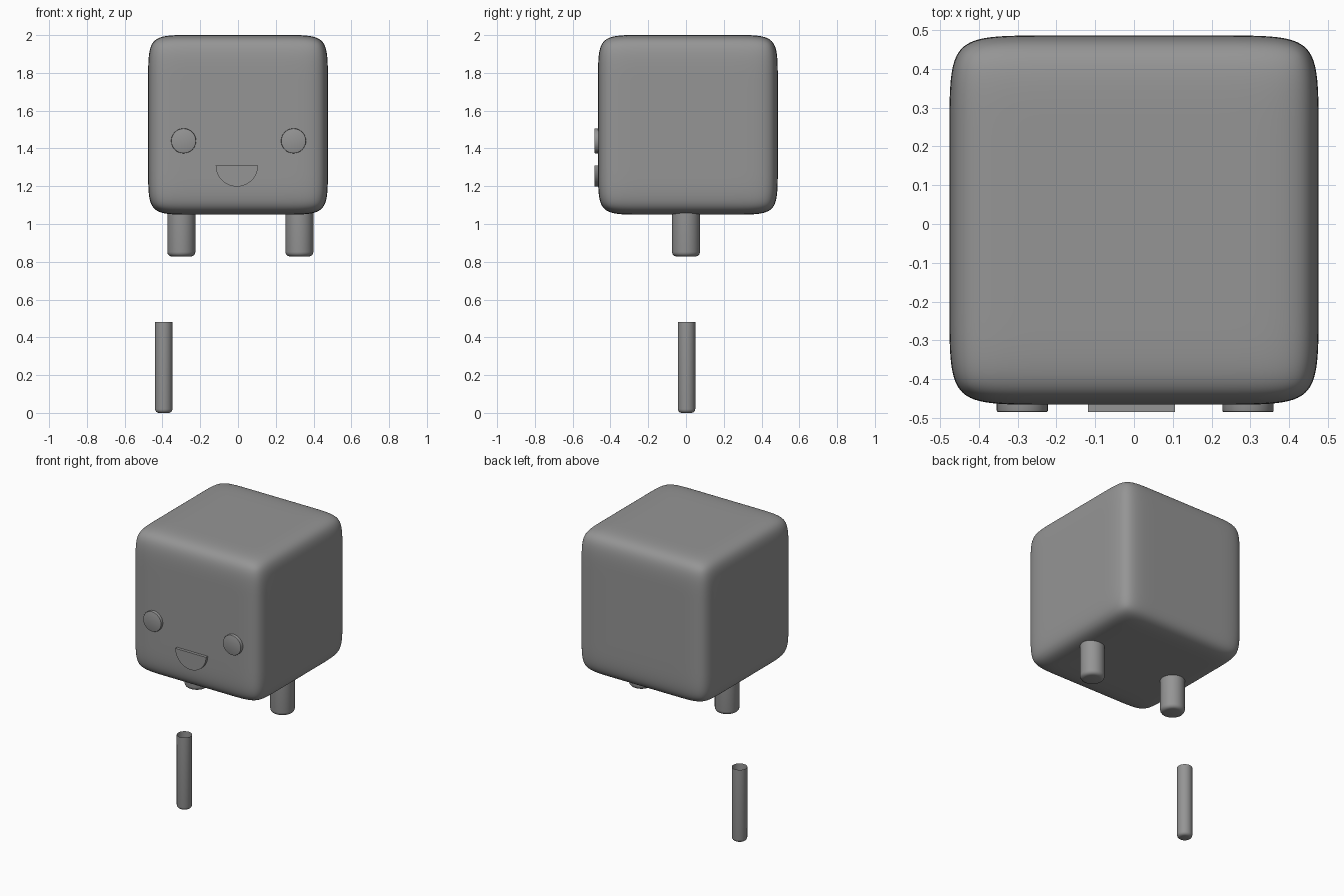
import bpy, bmesh, math
from mathutils import Matrix, Vector

cube = bpy.data.objects.get("Cube")
if cube:
    bpy.data.objects.remove(cube)

grey = bpy.data.materials.new("plain grey")
grey.use_nodes = True
colour = (0.3, 0.3, 0.3, 1)
grey.diffuse_color = colour
grey.node_tree.nodes["Principled BSDF"].inputs["Base Color"].default_value = colour


def finish(name, bm, location, angle=40):
    """Turn a bmesh into a smooth-shaded grey object."""
    bmesh.ops.recalc_face_normals(bm, faces=bm.faces)
    mesh = bpy.data.meshes.new(name)
    bm.to_mesh(mesh)
    bm.free()
    mesh.materials.append(grey)
    obj = bpy.data.objects.new(name, mesh)
    obj.location = location
    bpy.context.collection.objects.link(obj)
    bpy.ops.object.select_all(action="DESELECT")
    obj.select_set(True)
    bpy.context.view_layer.objects.active = obj
    bpy.ops.object.shade_smooth_by_angle(angle=math.radians(angle))
    return obj


def round_post(name, x, y, radius, bottom, top, bevel):
    """Upright tube, open at the top, with a rounded closed foot."""
    bm = bmesh.new()
    height = top - bottom
    bmesh.ops.create_cone(bm, cap_ends=True, segments=32, radius1=radius, radius2=radius,
                          depth=height, matrix=Matrix.Translation((0, 0, height / 2)))
    lid = [f for f in bm.faces if f.calc_center_median().z > height * 0.9]
    bmesh.ops.delete(bm, geom=lid, context="FACES_ONLY")
    rim = [e for e in bm.edges if all(v.co.z < 0.001 for v in e.verts)]
    bmesh.ops.bevel(bm, geom=rim, offset=bevel, segments=4, profile=0.5, affect="EDGES")
    return finish(name, bm, (x, y, bottom))


def face_plate(name, x, z, radius, start, end, steps, bevel):
    """Raised disc or part disc on the front of the body."""
    back, front = -0.45, -0.485
    bm = bmesh.new()
    angles = [start + (end - start) * i / steps for i in range(steps + 1)]
    if end - start > 6:
        angles.pop()
    ring = [bm.verts.new((radius * math.cos(a), back, radius * math.sin(a))) for a in angles]
    base = bm.faces.new(ring)
    out = bmesh.ops.extrude_face_region(bm, geom=[base])["geom"]
    moved = [g for g in out if isinstance(g, bmesh.types.BMVert)]
    bmesh.ops.translate(bm, verts=moved, vec=Vector((0, front - back, 0)))
    if bevel:
        rim = [e for e in bm.edges if all(v.co.y < front + 0.001 for v in e.verts)]
        bmesh.ops.bevel(bm, geom=rim, offset=bevel, segments=2, profile=0.5, affect="EDGES")
    return finish(name, bm, (x, 0, z))


# Body: a cube with support loops, softened by subdivision
half, loop = 0.476, 0.28
bm = bmesh.new()
bmesh.ops.create_cube(bm, size=2 * half)
for axis in range(3):
    for side in (-1, 1):
        normal = Vector((0, 0, 0))
        normal[axis] = side
        bmesh.ops.bisect_plane(bm, geom=bm.verts[:] + bm.edges[:] + bm.faces[:],
                               plane_co=normal * loop, plane_no=normal)
body = finish("body", bm, (0, 0.01, 1.525), 180)
soften = body.modifiers.new("soften", "SUBSURF")
soften.levels = soften.render_levels = 4

# Legs under the body
round_post("right_leg", -0.3, 0, 0.074, 0.828, 1.12, 0.024)
round_post("left_leg", 0.325, 0, 0.074, 0.828, 1.12, 0.024)

# Loose hollow post below
round_post("loose_post", -0.393, 0.003, 0.046, 0, 0.482, 0.02)

# Face
for name, x in (("right_eye", -0.288), ("left_eye", 0.294)):
    face_plate(name, x, 1.44, 0.066, 0, 2 * math.pi, 32, 0.004)
face_plate("mouth", -0.006, 1.31, 0.112, math.pi, 2 * math.pi, 24, 0)
